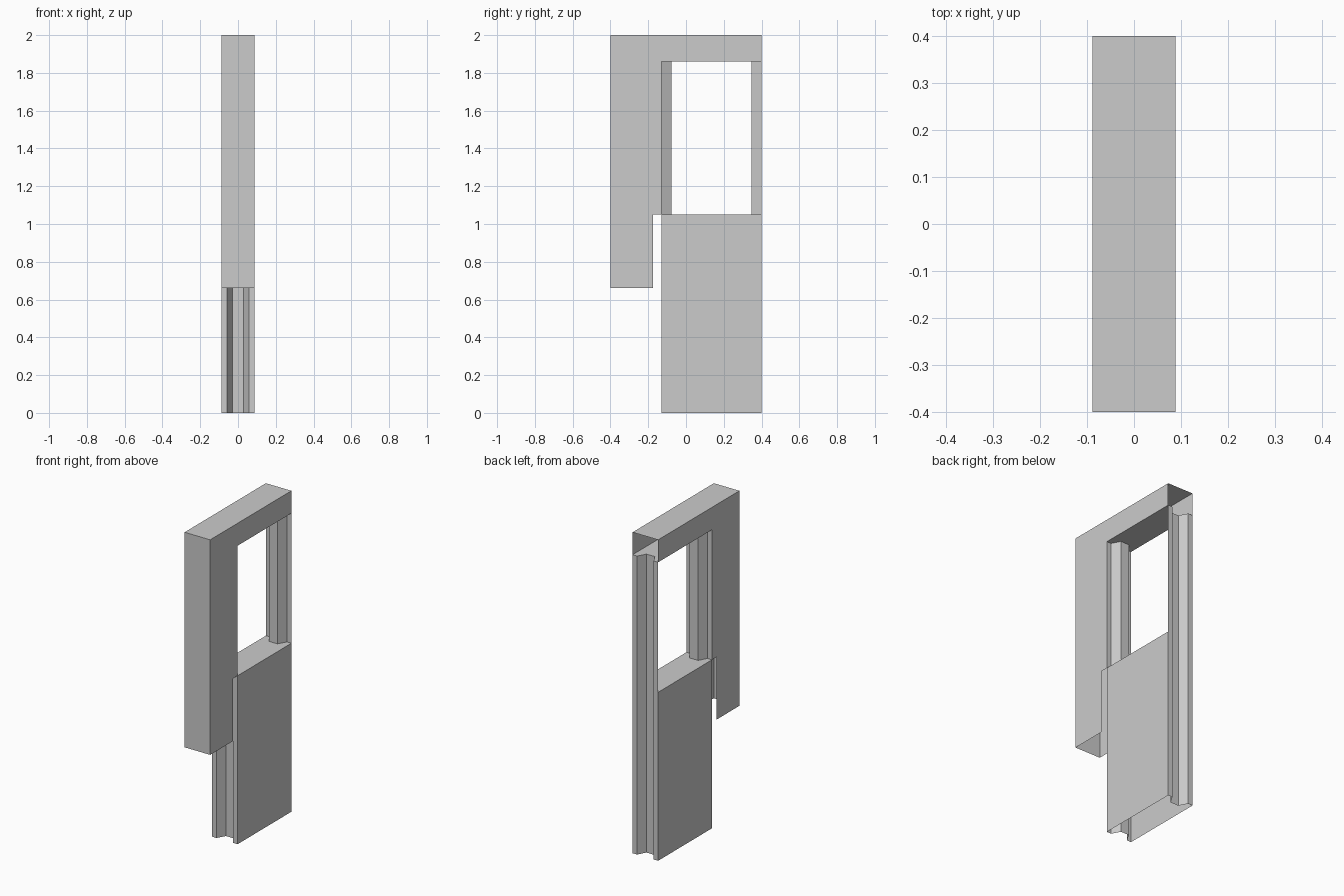
import bpy, bmesh

if "Cube" in bpy.data.objects:
    bpy.data.objects.remove(bpy.data.objects["Cube"])

W = 0.088                      # half width
Y0, Y1 = -0.40, 0.40           # front of hood, back
YP = -0.13                     # front of lower panel
Z_SILL, Z_HEAD, Z_TOP, Z_HOOD = 1.05, 1.86, 2.0, 0.66
DEPTH = 0.052                  # depth of the post groove


def sheet(name, faces):
    """Thin-sheet object made from a list of polygons."""
    bm = bmesh.new()
    for pts in faces:
        bm.faces.new([bm.verts.new(p) for p in pts])
    bmesh.ops.remove_doubles(bm, verts=bm.verts, dist=1e-4)
    me = bpy.data.meshes.new(name)
    bm.to_mesh(me)
    bm.free()
    ob = bpy.data.objects.new(name, me)
    bpy.context.collection.objects.link(ob)
    return ob


def side_pair(outline):
    """The same y-z outline on both flanks, facing outwards."""
    right = [(W, y, z) for y, z in outline]
    left = [(-W, y, z) for y, z in reversed(outline)]
    return [right, left]


def groove(y, d):
    """Plan section of a grooved post, running from -x to +x."""
    return [(-W, y), (-0.057, y), (-0.029, y + d),
            (0.029, y + d), (0.057, y), (W, y)]


def extrude(path, z0, z1):
    return [[(*a, z0), (*b, z0), (*b, z1), (*a, z1)]
            for a, b in zip(path, path[1:])]


front = groove(YP, DEPTH)
back = groove(Y1, -DEPTH)[::-1]
plan = front + back

# Upper hood: side walls, front plate and roof; open at back and below
hood = [(Y0, Z_HOOD), (-0.174, Z_HOOD), (-0.174, Z_SILL), (YP, Z_SILL),
        (YP, Z_HEAD), (Y1, Z_HEAD), (Y1, Z_TOP), (Y0, Z_TOP)]
sheet("upper_hood", side_pair(hood)
      + extrude([(-W, Y0), (W, Y0)], Z_HOOD, Z_TOP)
      + [[(-W, Y0, Z_TOP), (W, Y0, Z_TOP), (W, Y1, Z_TOP), (-W, Y1, Z_TOP)]])

# Lower side panels
sheet("lower_side_panels",
      side_pair([(YP, 0), (Y1, 0), (Y1, Z_SILL), (YP, Z_SILL)]))

# Grooved posts at the front and back of the opening
sheet("front_post", extrude(front, 0, Z_HEAD))
sheet("back_post", extrude(back, 0, Z_HEAD))

# Sill and head of the opening, cut to the post section
sheet("opening_sill", [[(x, y, Z_SILL) for x, y in plan]])
sheet("opening_head", [[(x, y, Z_HEAD) for x, y in reversed(plan)]])
